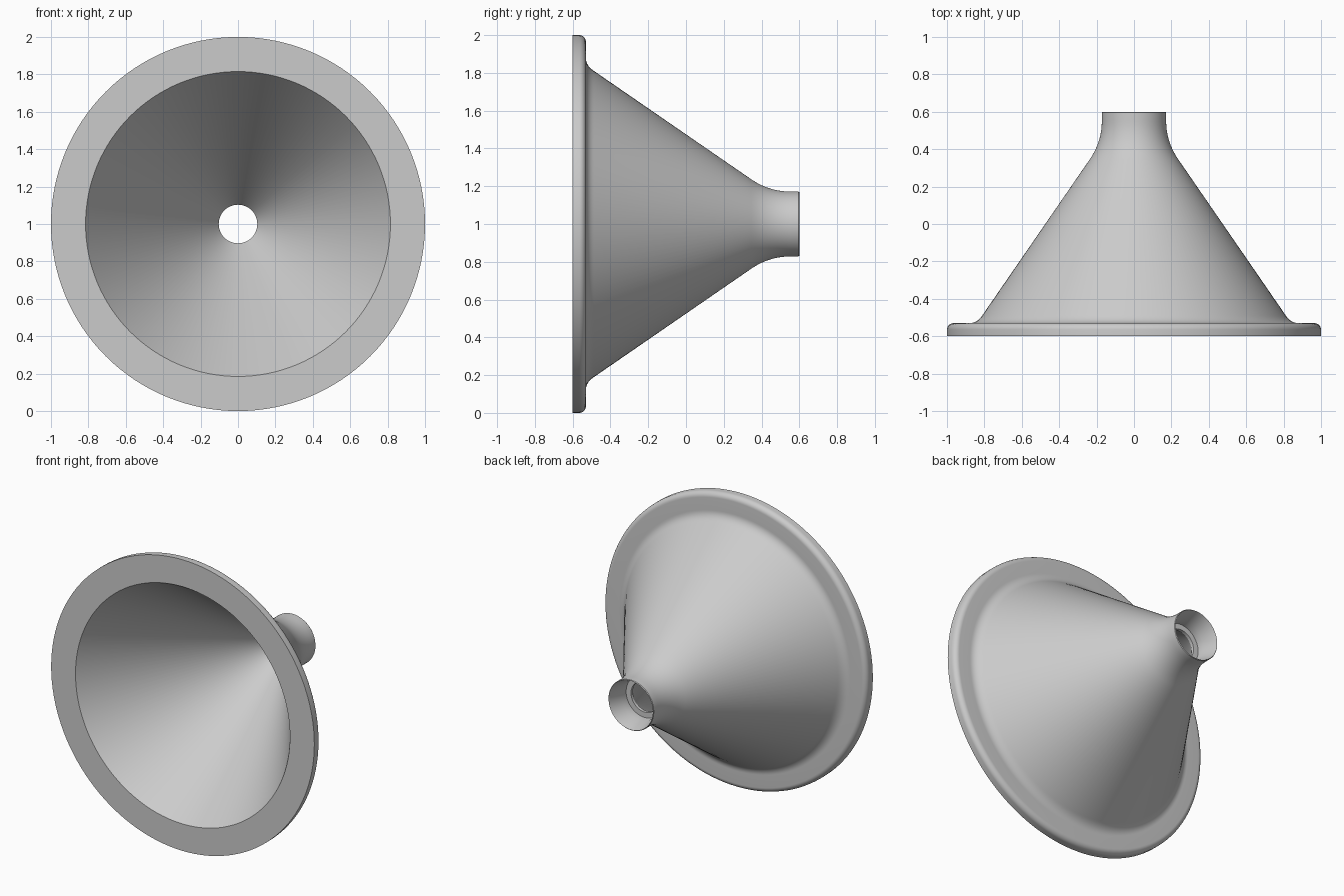
import bpy, bmesh, math

if "Cube" in bpy.data.objects:
    bpy.data.objects.remove(bpy.data.objects["Cube"])

SEGMENTS = 128
CENTRE_Z = 1.0


def arc(cx, cy, r, a0, a1, n=8):
    """Profile points (radius, y) along a circular fillet, angles in degrees."""
    pts = []
    for i in range(n + 1):
        a = math.radians(a0 + (a1 - a0) * i / n)
        pts.append((cx + r * math.cos(a), cy + r * math.sin(a)))
    return pts


def bezier(p0, p1, p2, n=10):
    """Profile points along a quadratic blend."""
    return [tuple((1 - t) ** 2 * a + 2 * t * (1 - t) * b + t * t * c
                  for a, b, c in zip(p0, p1, p2))
            for t in (i / n for i in range(n + 1))]


def lathe(name, profile):
    """Spin a closed (radius, y) profile around the y axis."""
    bm = bmesh.new()
    rings = []
    for i in range(SEGMENTS):
        a = 2 * math.pi * i / SEGMENTS
        rings.append([bm.verts.new((r * math.cos(a), y, CENTRE_Z + r * math.sin(a)))
                      for r, y in profile])
    n = len(profile)
    for i in range(SEGMENTS):
        p, q = rings[i], rings[(i + 1) % SEGMENTS]
        for j in range(n):
            k = (j + 1) % n
            bm.faces.new((p[j], p[k], q[k], q[j]))
    bmesh.ops.recalc_face_normals(bm, faces=bm.faces)
    mesh = bpy.data.meshes.new(name)
    bm.to_mesh(mesh)
    bm.free()
    obj = bpy.data.objects.new(name, mesh)
    bpy.context.collection.objects.link(obj)
    bpy.context.view_layer.objects.active = obj
    obj.select_set(True)
    bpy.ops.object.shade_smooth_by_angle(angle=math.radians(25))
    return obj


# Flange with rounded back edge
profile = [(0.815, -0.6), (1.0, -0.6)]
profile += arc(0.965, -0.565, 0.035, 0, 90)
# Fillet into the outer cone, then a blend into the neck
profile += bezier((0.88, -0.53), (0.838, -0.53), (0.81, -0.487))
profile += bezier((0.237, 0.345), (0.172, 0.44), (0.172, 0.55))
# Neck rim, countersunk socket and through hole back into the inner cone
profile += [(0.172, 0.595), (0.168, 0.6), (0.14, 0.5), (0.14, 0.45),
            (0.103, 0.45), (0.103, 0.43)]

lathe("funnel_horn", profile)
